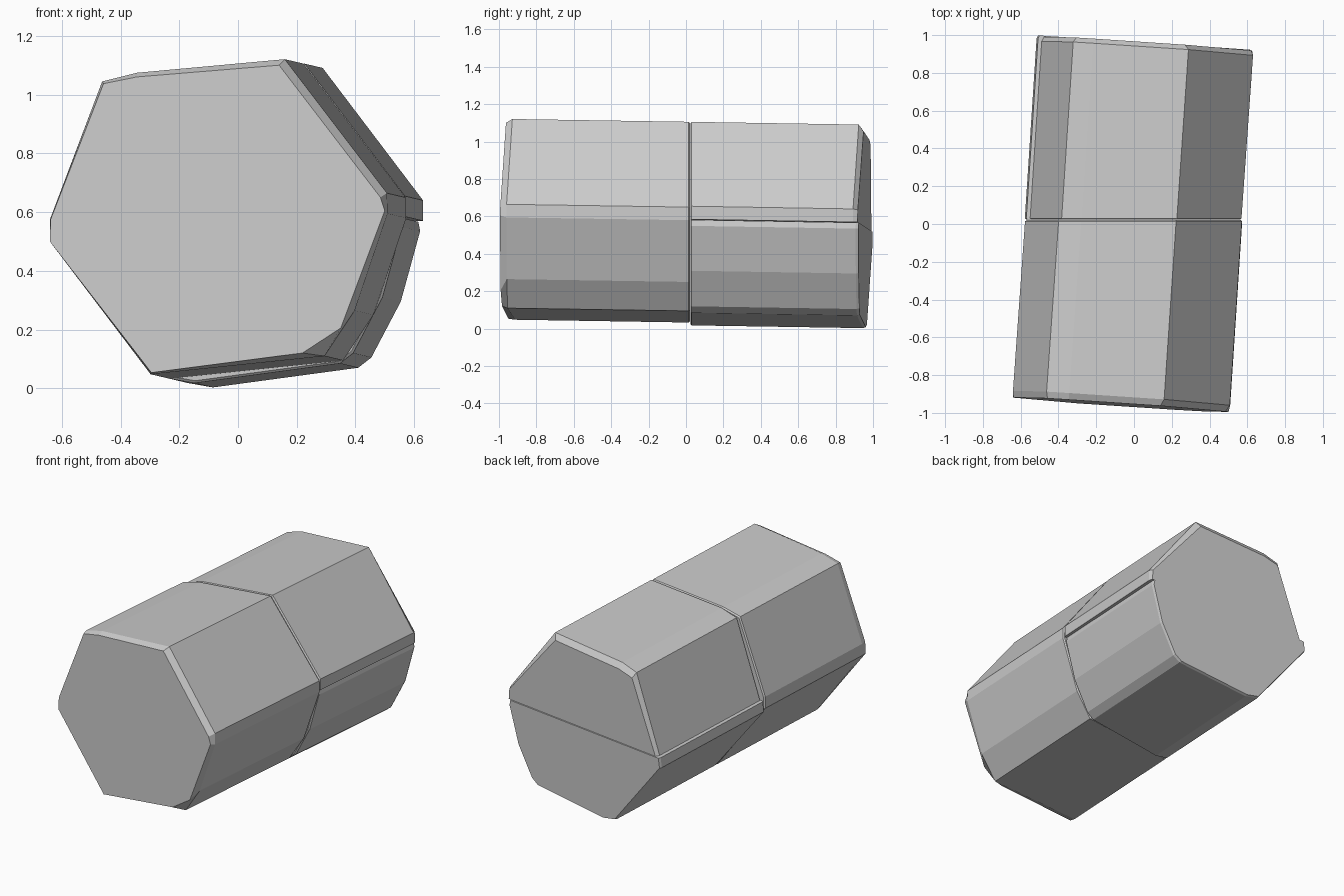
import bpy, bmesh

if "Cube" in bpy.data.objects:
    bpy.data.objects.remove(bpy.data.objects["Cube"])

MID = 0.56          # height of the prism axis
SEAM = 0.022        # y of the joint between front and back pieces


def place(x, y, z, tilt):
    """Lean the prism slightly; tilt squares the end caps to its axis."""
    return (x + 0.068 * y,
            y + tilt * (-0.068 * x + 0.016 * (z - MID)),
            z - 0.016 * y)


def shrink(section, k, centre=MID):
    return [(x * k, centre + (z - centre) * k) for x, z in section]


def loft(name, rings):
    """rings: (section, y, tilt) from front to back, closed at both ends."""
    bm = bmesh.new()
    loops = [[bm.verts.new(place(x, y, z, tilt)) for x, z in sec]
             for sec, y, tilt in rings]
    n = len(loops[0])
    for a, b in zip(loops, loops[1:]):
        for i in range(n):
            j = (i + 1) % n
            bm.faces.new((a[i], a[j], b[j], b[i]))
    bm.faces.new(loops[0])
    bm.faces.new(loops[-1])
    bmesh.ops.recalc_face_normals(bm, faces=bm.faces)
    mesh = bpy.data.meshes.new(name)
    bm.to_mesh(mesh)
    bm.free()
    obj = bpy.data.objects.new(name, mesh)
    bpy.context.collection.objects.link(obj)
    return obj


# Front half: full six-sided section with blunted corners
front = [(-0.578, 0.485), (-0.578, 0.56), (-0.40, 1.03), (-0.28, 1.06),
         (0.222, 1.106), (0.57, 0.65), (0.572, 0.58), (0.46, 0.25),
         (0.357, 0.095), (-0.235, 0.033)]
cap = [(-0.576, 0.485), (-0.573, 0.56), (-0.393, 1.022), (-0.28, 1.045),
       (0.205, 1.085), (0.55, 0.635), (0.565, 0.59), (0.415, 0.19),
       (0.285, 0.105), (-0.23, 0.038)]
loft("front_half", [
    (cap, -0.957, 1), (front, -0.922, 1),
    (front, SEAM - 0.008, 0), (shrink(front, 0.985), SEAM - 0.001, 0)])

# Back upper piece: set in a little on the left
upper = [(-0.552, 0.535), (-0.385, 1.025), (-0.28, 1.06),
         (0.225, 1.106), (0.567, 0.655), (0.567, 0.585)]
upper_cap = [(-0.54, 0.535), (-0.37, 0.995), (-0.27, 1.025),
             (0.205, 1.07), (0.555, 0.65), (0.56, 0.585)]
loft("back_upper", [
    (shrink(upper, 0.985), SEAM + 0.001, 0), (upper, SEAM + 0.008, 0),
    (upper, 0.93, 1), (upper_cap, 0.955, 1)])

# Back lower piece: leaves a ledge on the left, set in on the right
lower = [(-0.572, 0.532), (-0.58, 0.47), (-0.235, 0.033), (-0.15, 0.018),
         (0.345, 0.085), (0.39, 0.12), (0.49, 0.31), (0.556, 0.55),
         (0.55, 0.582)]
loft("back_lower", [
    (shrink(lower, 0.985), SEAM + 0.001, 0), (lower, SEAM + 0.008, 0),
    (lower, 0.945, 1), (shrink(lower, 0.99), 0.96, 1)])
